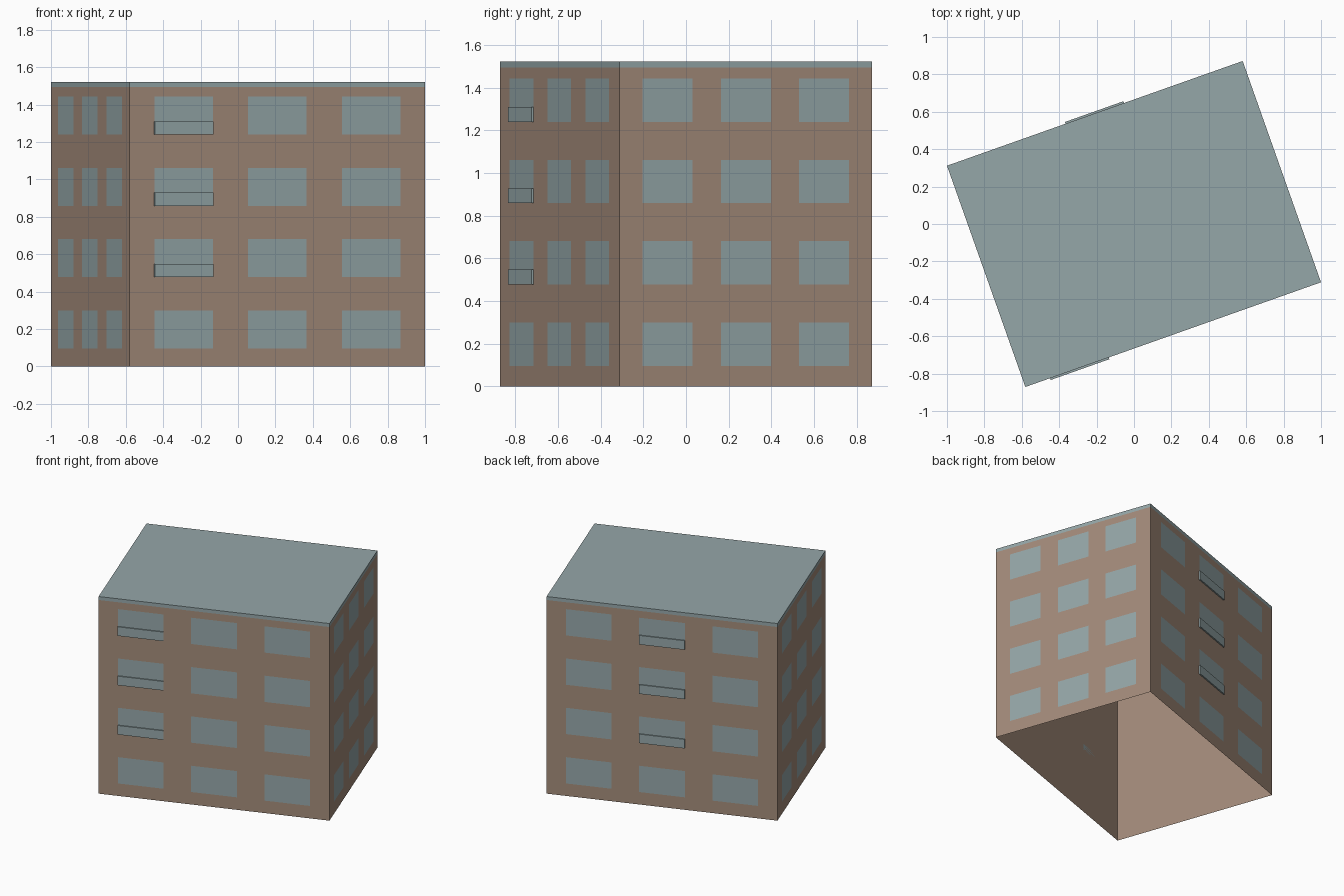
import bpy, bmesh, math
from mathutils import Matrix, Vector

if "Cube" in bpy.data.objects:
    bpy.data.objects.remove(bpy.data.objects["Cube"], do_unlink=True)

LENGTH, WIDTH = 1.677, 1.255
EAVES, TOP = 1.495, 1.522
TURN = Matrix.Rotation(math.radians(19.5), 4, 'Z')
SILL, STOREY, PANE_H = 0.097, 0.381, 0.203
FLOORS = range(4)


def material(name, color):
    m = bpy.data.materials.new(name)
    m.use_nodes = True
    m.diffuse_color = color
    m.node_tree.nodes["Principled BSDF"].inputs["Base Color"].default_value = color
    return m


brown = material("wall brown", (0.37, 0.26, 0.195, 1))
blue_grey = material("blue grey", (0.30, 0.385, 0.395, 1))


def finish(name, bm, mat):
    mesh = bpy.data.meshes.new(name)
    bm.transform(TURN)
    bm.to_mesh(mesh)
    bm.free()
    mesh.materials.append(mat)
    obj = bpy.data.objects.new(name, mesh)
    bpy.context.collection.objects.link(obj)
    return obj


def add_box(bm, center, size, frame=Matrix()):
    m = frame @ Matrix.Translation(center) @ Matrix.Diagonal((*size, 1))
    return bmesh.ops.create_cube(bm, size=1, matrix=m)["verts"]


def wall_frame(quarter):
    """Frame with x along the wall, y pointing inward, origin at its foot."""
    depth = WIDTH if quarter % 2 == 0 else LENGTH
    turn = Matrix.Rotation(quarter * math.pi / 2, 4, 'Z')
    return turn @ Matrix.Translation((0, -depth / 2, 0))


# Walls: a hollow shell, open underneath and closed above by the roof
bm = bmesh.new()
add_box(bm, (0, 0, EAVES / 2), (LENGTH, WIDTH, EAVES))
caps = [f for f in bm.faces if abs(f.normal.z) > 0.5]
bmesh.ops.delete(bm, geom=caps, context='FACES_ONLY')
finish("walls", bm, brown)

# Flat roof slab, flush with the walls
bm = bmesh.new()
add_box(bm, (0, 0, (EAVES + TOP) / 2), (LENGTH, WIDTH, TOP - EAVES))
finish("roof", bm, blue_grey)

# Window panes: three columns and four floors on every wall
sides = ["front", "left", "back", "right"]
for quarter, side in enumerate(sides):
    span = LENGTH if quarter % 2 == 0 else WIDTH
    spread = 0.317 if quarter % 2 == 0 else 0.31
    half = span * 0.099
    frame = wall_frame(quarter)
    bm = bmesh.new()
    for column in (-1, 0, 1):
        for floor in FLOORS:
            x, z = column * spread * span, SILL + floor * STOREY
            corners = [(x - half, z), (x + half, z),
                       (x + half, z + PANE_H), (x - half, z + PANE_H)]
            bm.faces.new([bm.verts.new(frame @ Vector((u, -0.002, v)))
                          for u, v in corners])
    finish(side + "_windows", bm, blue_grey)

# Slim balcony rails on the upper floors of one column, front and back
RAIL_H, RAIL_T = 0.07, 0.01
for quarter, column in ((0, -1), (2, 0)):
    bm = bmesh.new()
    for floor in FLOORS[1:]:
        z = SILL + floor * STOREY + RAIL_H / 2
        add_box(bm, (column * 0.317 * LENGTH, -RAIL_T / 2, z),
                (LENGTH * 0.198, RAIL_T, RAIL_H), wall_frame(quarter))
    finish(sides[quarter] + "_balcony_rails", bm, blue_grey)
